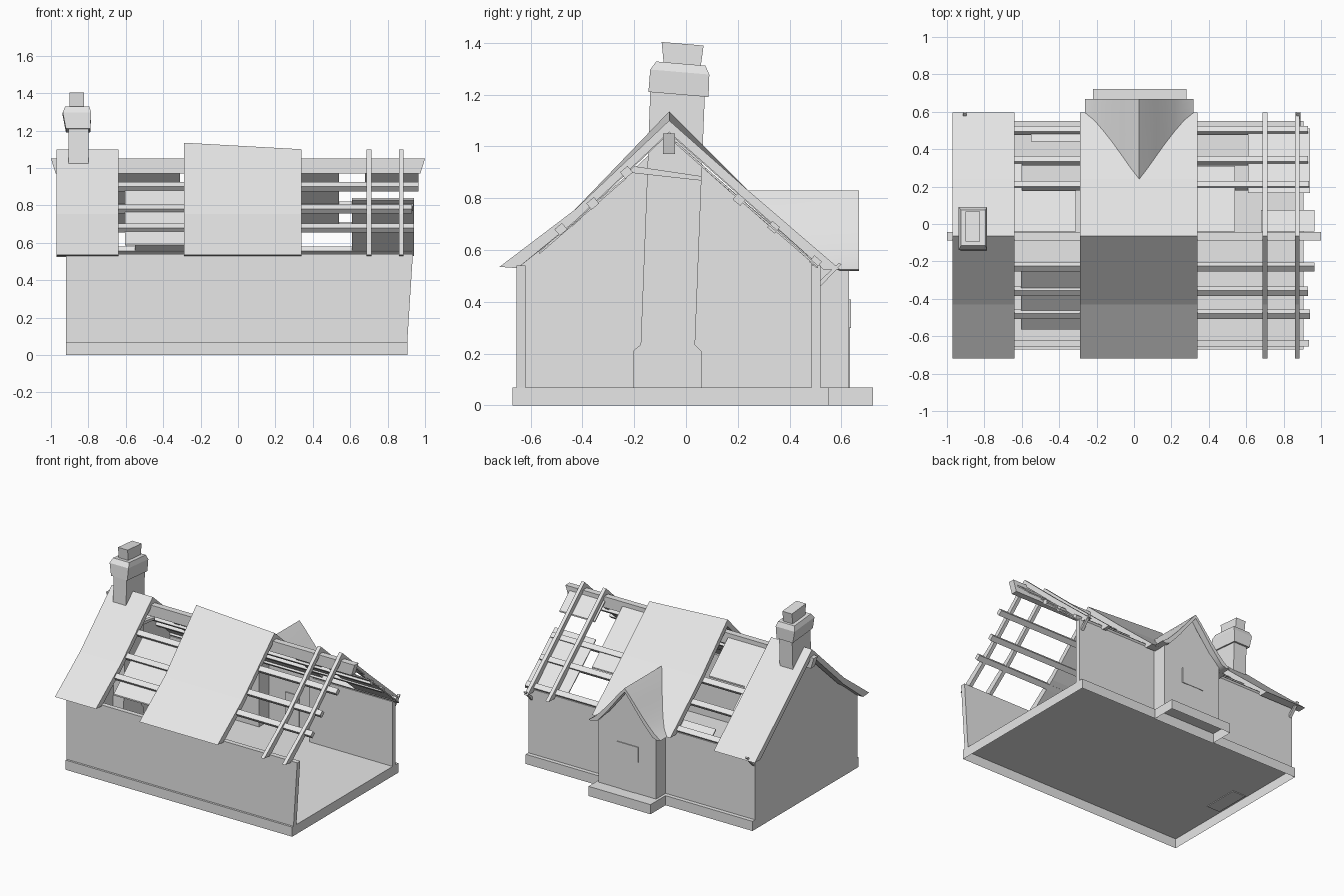
import bpy, bmesh, math
from mathutils import Vector

if "Cube" in bpy.data.objects:
    bpy.data.objects.remove(bpy.data.objects["Cube"], do_unlink=True)

grey = bpy.data.materials.new("plain grey")
grey.use_nodes = True
grey.diffuse_color = (0.8, 0.8, 0.8, 1)
grey.node_tree.nodes["Principled BSDF"].inputs["Base Color"].default_value = (0.8, 0.8, 0.8, 1)


def loft(name, rings, open_start=False):
    """Solid through rings of equal length, optionally hollow at the first ring."""
    bm = bmesh.new()
    loops = [[bm.verts.new(p) for p in r] for r in rings]
    if not open_start:
        bm.faces.new(loops[0])
    bm.faces.new(loops[-1][::-1])
    n = len(loops[0])
    for a, b in zip(loops, loops[1:]):
        for i in range(n):
            j = (i + 1) % n
            bm.faces.new((a[i], a[j], b[j], b[i]))
    bmesh.ops.recalc_face_normals(bm, faces=bm.faces)
    mesh = bpy.data.meshes.new(name)
    bm.to_mesh(mesh)
    bm.free()
    mesh.materials.append(grey)
    ob = bpy.data.objects.new(name, mesh)
    bpy.context.collection.objects.link(ob)
    return ob


def along_x(name, pts, a, b):
    return loft(name, [[(x, y, z) for y, z in pts] for x in (a, b)])


def along_y(name, pts, a, b):
    return loft(name, [[(x, y, z) for x, z in pts] for y in (a, b)])


def rect(x0, x1, y0, y1, z, tilt=0.0):
    """Level ring, optionally sloping along y."""
    return [(x, y, z - tilt * y) for x, y in ((x0, y0), (x1, y0), (x1, y1), (x0, y1))]


def box(name, x0, x1, y0, y1, z0, z1, hollow=False):
    return loft(name, [rect(x0, x1, y0, y1, z0), rect(x0, x1, y0, y1, z1)], hollow)


# Roof line from front eave to back eave, as (y, z)
RIDGE = (-0.065, 1.10)
SLOPE = [(-0.72, 0.535), (-0.43, 0.755), RIDGE, (0.24, 0.83), (0.595, 0.525)]


def roof_z(y):
    for (y0, z0), (y1, z1) in zip(SLOPE, SLOPE[1:]):
        if y <= y1 or y1 == SLOPE[-1][0]:
            return z0 + (z1 - z0) * (y - y0) / (y1 - y0)


def roof_y_back(z):
    y = RIDGE[0]
    while roof_z(y) > z and y < 0.66:
        y += 0.005
    return y


def roof_strip(name, x0, x1, depth):
    under = [(-0.65, 0.53)] + [(y, z - depth) for y, z in SLOPE[1:4]] + [(0.53, 0.525)]
    return along_x(name, SLOPE + under[::-1], x0, x1)


def panel(name, x0, x1, y0, y1, lift=-0.058, thick=0.01):
    """Thin board lying under the roof line."""
    top = [(y, roof_z(y) + lift) for y in (y0, y1)]
    return along_x(name, top + [(y, z - thick) for y, z in top[::-1]], x0, x1)


# Floor and porch step, hollow underneath
box("floor_slab", -0.92, 0.905, -0.67, 0.55, 0, 0.07, True)
box("porch_step", -0.22, 0.28, 0.545, 0.722, 0, 0.07, True)

# Front wall with a leaning broken end
along_y("front_wall", [(-0.92, 0.07), (0.905, 0.07), (0.935, 0.54), (-0.92, 0.54)], -0.655, -0.62)

# Back wall either side of the porch opening
box("back_wall_right", -0.92, -0.17, 0.485, 0.52, 0.07, 0.54)
box("back_wall_left", 0.24, 0.905, 0.485, 0.52, 0.07, 0.54)

# Chimney end gable
along_x("gable_wall", [(-0.655, 0.07), (0.52, 0.07), (0.52, 0.54), (0.24, 0.775),
                       (-0.065, 1.04), (-0.43, 0.7), (-0.655, 0.54)], -0.92, -0.885)

# Porch walls, gable front, door and sign board
for side, x in (("right", -0.2), ("left", 0.235)):
    box("porch_wall_" + side, x, x + 0.03, 0.485, 0.63, 0.07, 0.55)
along_y("porch_front", [(-0.2, 0.07), (0.265, 0.07), (0.265, 0.53), (0.175, 0.61),
                        (0.075, 0.735), (0.03, 0.795), (-0.015, 0.735),
                        (-0.115, 0.61), (-0.2, 0.53)], 0.6, 0.63)
box("door", -0.035, 0.075, 0.592, 0.633, 0.07, 0.32)
box("sign_board", -0.06, 0.115, 0.62, 0.636, 0.3, 0.41)

# Flared porch roof with a sharp ridge, trimmed against the main slope
half = [(0.29, 0.525), (0.24, 0.56), (0.19, 0.61), (0.14, 0.665), (0.09, 0.725), (0.045, 0.78)]
line = [(-d, z) for d, z in half] + [(0, 0.83)] + [(d, z) for d, z in half[::-1]]
under = [(d * 0.93, z - 0.028) for d, z in line]
under[0] = (line[0][0] + 0.03, 0.52)
under[-1] = (line[-1][0] - 0.03, 0.52)
outline = [(0.028 + d, z) for d, z in line + under[::-1]]
porch_roof = loft("porch_roof", [[(x, roof_y_back(z) - 0.012, z) for x, z in outline],
                                 [(x, 0.667, z) for x, z in outline]])
bpy.ops.object.select_all(action='DESELECT')
porch_roof.select_set(True)
bpy.context.view_layer.objects.active = porch_roof
bpy.ops.object.shade_smooth_by_angle(angle=math.radians(30))

# Surviving roof sections; the middle one has a sagging ridge
roof_strip("roof_end", -0.97, -0.64, 0.05)
middle = roof_strip("roof_middle", -0.29, 0.34, 0.05)
for v in middle.data.vertices:
    if v.co.x < 0 and abs(v.co.y - RIDGE[0]) < 0.01:
        v.co.z += 0.035

# Bare rafters
for i, x in enumerate((0.688, 0.86)):
    roof_strip("rafter_%d" % (i + 1), x, x + 0.026, 0.045)

# Ridge beam with raked ends
along_y("ridge_beam", [(-1, 1.05), (1, 1.05), (0.975, 0.97), (-0.975, 0.97)], -0.088, -0.042)

# Purlins, turned to follow each slope
purlins = [(-0.483, 0.68, 0.94), (-0.36, 0.78, 0.93), (-0.23, 0.9, 0.965),
           (0.205, 0.795, 0.935), (0.338, 0.688, 0.93), (0.5, 0.555, 0.93)]
for i, (y, z, end) in enumerate(purlins):
    a = math.radians(40 if y < 0 else -40)
    u = Vector((math.cos(a), math.sin(a))) * 0.019
    w = Vector((-math.sin(a), math.cos(a))) * 0.016
    c = Vector((y, z))
    along_x("purlin_%d" % (i + 1), [c - u - w, c + u - w, c + u + w, c - u + w], -0.9, end)

# Remaining lining boards
boards = [(0.34, 0.54, -0.04, 0.31), (0.61, 0.94, 0.165, 0.51), (0.68, 0.965, -0.04, 0.075),
          (-0.64, -0.31, -0.04, 0.18), (-0.64, -0.6, 0.04, 0.34), (-0.55, -0.29, 0.44, 0.52),
          (-0.605, -0.29, -0.565, -0.23)]
for i, (x0, x1, y0, y1) in enumerate(boards):
    panel("lining_board_%d" % (i + 1), x0, x1, y0, y1)

# Eave brackets on the back wall
for i, x in enumerate((-0.915, 0.87)):
    along_x("eave_bracket_%d" % (i + 1), [(0.515, 0.455), (0.6, 0.545), (0.59, 0.55), (0.515, 0.48)], x, x + 0.02)

# Collar beam beside the chimney
along_x("collar_beam", [(-0.23, 0.9), (0.06, 0.868), (0.06, 0.885), (-0.21, 0.925)], -0.74, -0.71)

# Chimney breast and leaning stack, flat on the room side
profile = [(-0.205, 0.06, 0.065), (-0.205, 0.06, 0.21), (-0.175, 0.035, 0.235),
           (-0.15, 0.06, 0.88), (-0.138, 0.073, 1.21)]
loft("chimney_stack", [rect(-0.905, -0.8, y0, y1, z) for y0, y1, z in profile])

# Tilted chimney cap and pot
tilt = 0.085
loft("chimney_cap", [rect(-0.92, -0.79, -0.145, 0.087, 1.198, tilt), rect(-0.937, -0.785, -0.138, 0.09, 1.285, tilt),
                     rect(-0.925, -0.795, -0.115, 0.075, 1.318, tilt)])
loft("chimney_pot", [rect(-0.9, -0.823, -0.085, 0.055, 1.3, tilt), rect(-0.9, -0.823, -0.094, 0.068, 1.395, tilt)])
